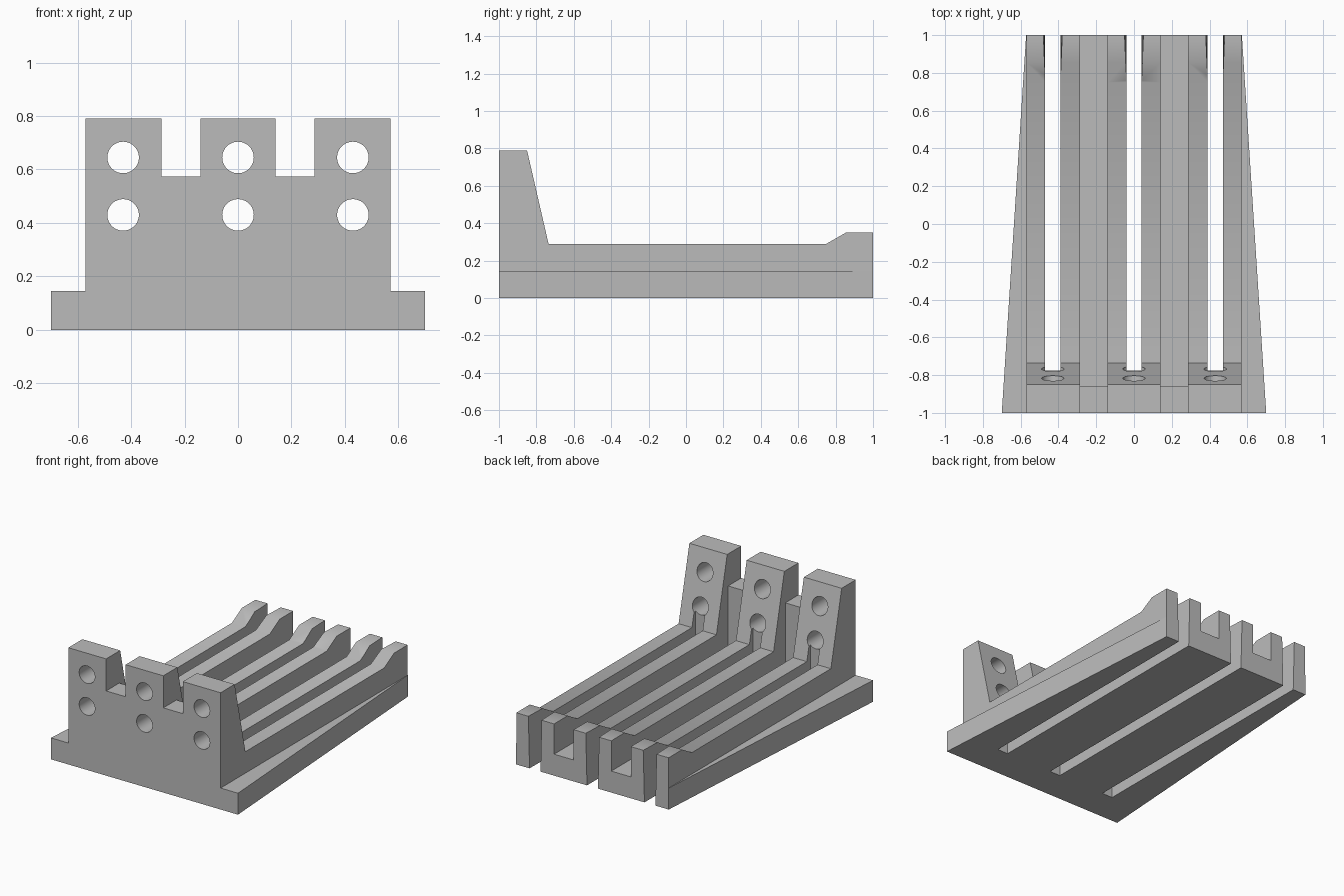
import bpy
import bmesh
import math

cube = bpy.data.objects.get("Cube")
if cube:
    bpy.data.objects.remove(cube, do_unlink=True)

grey = bpy.data.materials.new("light grey")
grey.use_nodes = True
color = (0.5, 0.5, 0.5, 1)
grey.diffuse_color = color
grey.node_tree.nodes["Principled BSDF"].inputs["Base Color"].default_value = color


def loft(name, sections):
    """Closed solid through matching rings of points."""
    bm = bmesh.new()
    rings = [[bm.verts.new(p) for p in ring] for ring in sections]
    for a, b in zip(rings, rings[1:]):
        for i in range(len(a)):
            j = (i + 1) % len(a)
            bm.faces.new((a[i], a[j], b[j], b[i]))
    bm.faces.new(rings[0][::-1])
    bm.faces.new(rings[-1])
    bmesh.ops.recalc_face_normals(bm, faces=bm.faces)
    mesh = bpy.data.meshes.new(name)
    bm.to_mesh(mesh)
    bm.free()
    mesh.materials.append(grey)
    obj = bpy.data.objects.new(name, mesh)
    bpy.context.collection.objects.link(obj)
    return obj


def side_profile(name, x0, x1, profile):
    return loft(name, [[(x, y, z) for y, z in profile] for x in (x0, x1)])


def combine(target, tool, operation):
    mod = target.modifiers.new("combine", "BOOLEAN")
    mod.operation = operation
    mod.solver = "EXACT"
    mod.object = tool
    bpy.context.view_layer.objects.active = target
    bpy.ops.object.modifier_apply(modifier=mod.name)
    bpy.data.objects.remove(tool, do_unlink=True)


# Full-width body with tall front wall and raised rear lip
rack = side_profile("slotted_rack", -0.57, 0.57, [
    (-1, 0), (-1, 0.79), (-0.85, 0.79), (-0.735, 0.29),
    (0.75, 0.29), (0.855, 0.35), (1, 0.35), (1, 0)])

# Tapered base plate
outline = [(-0.7, -1), (0.7, -1), (0.571, 1), (-0.571, 1)]
plate = loft("base_plate", [[(x, y, z) for x, y in outline] for z in (0, 0.145)])
combine(rack, plate, "UNION")

# Channels separating the three rails, stepped over the front wall
step = [(-0.86, 0.145), (1.2, 0.145), (1.2, 1), (-1.2, 1), (-1.2, 0.573), (-0.86, 0.573)]
for x0, x1 in ((-0.287, -0.141), (0.141, 0.287)):
    combine(rack, side_profile("channel_cutter", x0, x1, step), "DIFFERENCE")

for cx in (-0.43, 0, 0.43):
    # Through slot, slightly flared at the rear
    sections = []
    for y, low, high in ((-0.775, 0.04, 0.04), (0.76, 0.04, 0.04), (1.0, 0.041, 0.05), (1.1, 0.041, 0.05)):
        sections.append([(cx - low, y, -0.1), (cx + low, y, -0.1), (cx + low, y, 0),
                         (cx + high, y, 0.35), (cx + high, y, 0.9),
                         (cx - high, y, 0.9), (cx - high, y, 0.35), (cx - low, y, 0)])
    combine(rack, loft("slot_cutter", sections), "DIFFERENCE")

    # Two round holes through each upright
    for cz in (0.43, 0.645):
        circle = [(cx + 0.059 * math.cos(t * math.tau / 48), cz + 0.059 * math.sin(t * math.tau / 48))
                  for t in range(48)]
        hole = loft("hole_cutter", [[(x, y, z) for x, z in circle] for y in (-1.1, -0.6)])
        combine(rack, hole, "DIFFERENCE")

# Smooth hole walls, sharp edges elsewhere
bpy.ops.object.select_all(action="DESELECT")
rack.select_set(True)
bpy.context.view_layer.objects.active = rack
bpy.ops.object.shade_smooth_by_angle(angle=math.radians(30))
